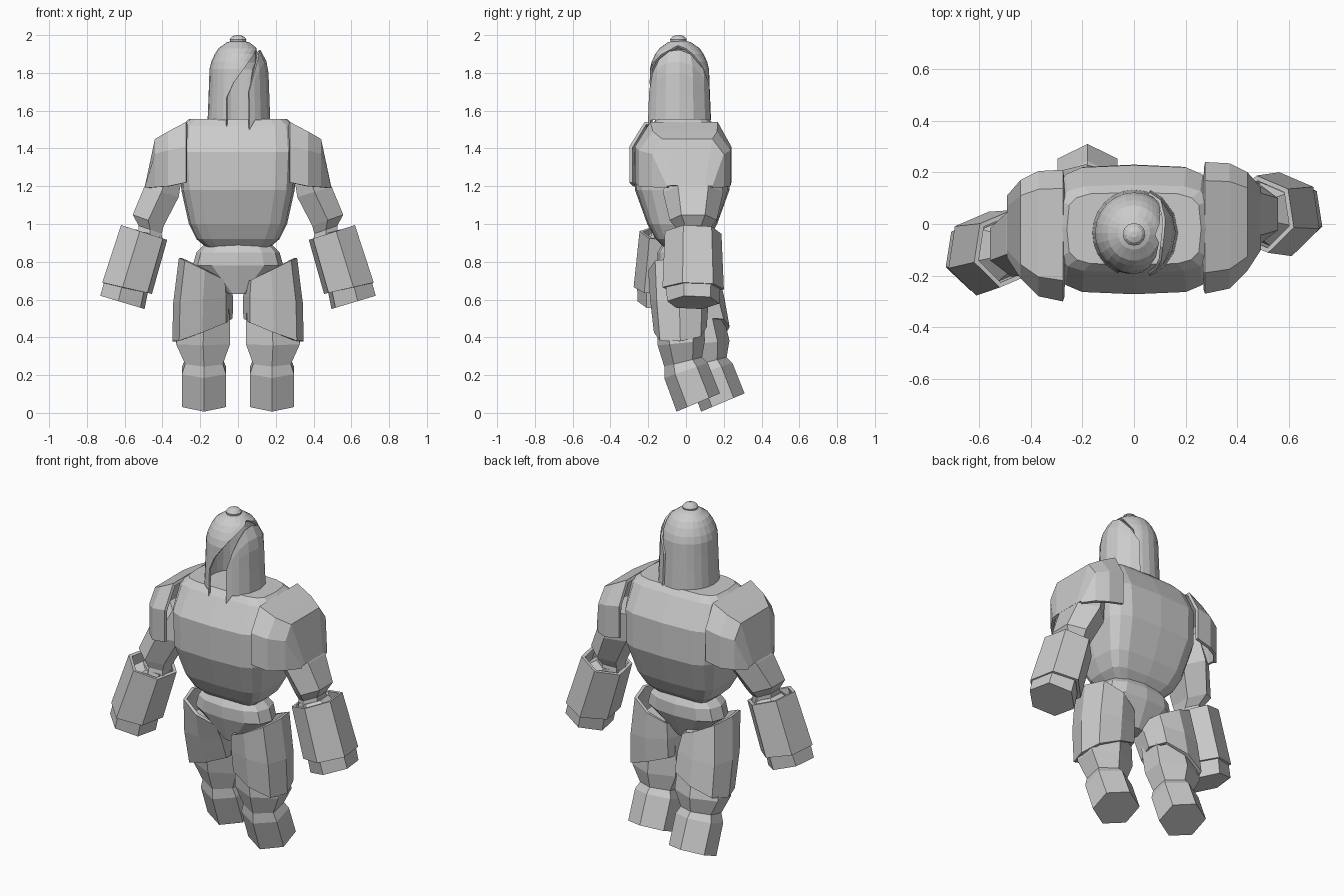
import bpy
from math import sin, cos, radians, degrees, asin, pi, copysign

cube = bpy.data.objects.get("Cube")
if cube:
    bpy.data.objects.remove(cube, do_unlink=True)

steel = bpy.data.materials.new("plain grey")
steel.use_nodes = True
GREY = (0.6, 0.6, 0.6, 1)
steel.diffuse_color = GREY
steel.node_tree.nodes["Principled BSDF"].inputs["Base Color"].default_value = GREY


def make(name, verts, faces, thick=0):
    mesh = bpy.data.meshes.new(name)
    mesh.from_pydata(verts, [], faces)
    mesh.materials.append(steel)
    obj = bpy.data.objects.new(name, mesh)
    bpy.context.collection.objects.link(obj)
    if thick:
        mod = obj.modifiers.new("thickness", "SOLIDIFY")
        mod.thickness = thick
        mod.offset = -1
    return obj


def skin(rows, closed):
    """Quads between neighbouring rows of points."""
    n = len(rows[0])
    quads = []
    for r in range(len(rows) - 1):
        for i in range(n if closed else n - 1):
            j = (i + 1) % n
            quads.append((r * n + i, r * n + j, (r + 1) * n + j, (r + 1) * n + i))
    return [p for row in rows for p in row], quads


def loft(name, rings, n=6, power=1, side=1, shift=lambda z: 0, caps=True, thick=0, yaw=0):
    """Rings run upward: x, y, z, rx, ry, slope along x, slope along y."""
    rows = []
    for x, y, z, rx, ry, sx, sy in rings:
        row = []
        for i in range(n):
            a = pi / 2 + side * (2 * pi * i / n + radians(yaw))
            c, s = [copysign(abs(v) ** power, v) for v in (cos(a), sin(a))]
            dx, dy = rx * c, ry * s
            row.append((side * x + dx, y + shift(z) + dy, z + side * sx * dx + sy * dy))
        rows.append(row if side == 1 else [row[0]] + row[:0:-1])
    verts, faces = skin(rows, True)
    if caps:
        faces.append(tuple(range(n))[::-1])
        faces.append(tuple(range(len(verts) - n, len(verts))))
    return make(name, verts, faces, thick)


def interp(x, table):
    for (x0, y0), (x1, y1) in zip(table, table[1:]):
        if x <= x1:
            return y0 + (y1 - y0) * max(0, x - x0) / (x1 - x0)
    return table[-1][1]


# Torso and hips
loft("torso", [
    (0, -.02, .87, .16, .09, 0, 0), (0, -.02, .92, .22, .14, 0, 0),
    (0, -.02, 1.0, .26, .185, 0, 0), (0, -.02, 1.18, .3, .25, 0, 0),
    (0, -.022, 1.38, .31, .25, 0, 0), (0, -.018, 1.52, .3, .17, 0, 0),
    (0, -.018, 1.555, .26, .14, 0, 0)], n=16, power=.45)
loft("pelvis", [
    (0, -.03, .63, .05, .07, 0, 0), (0, -.02, .78, .24, .13, 0, 0),
    (0, -.02, .85, .22, .13, 0, 0), (0, -.02, .92, .15, .09, 0, 0)], n=12, power=.8)

# Limbs, one side at a time: the right arm swings forward, the right leg back
for side, label in ((1, "left"), (-1, "right")):
    def arm(z, s=side):
        if s > 0:
            return .038
        return -.03 - .27 * min(.25, 1.2 - z) - .06 * max(0, .95 - z)

    def leg(z, s=side):
        return 0 if s > 0 else .04 + .09 * min(1, (.8 - z) / .4)

    # Arm
    loft(label + "_upper_arm", [
        (.465, 0, .93, .075, .09, .35, 0), (.465, 0, .97, .07, .085, .35, 0),
        (.475, 0, 1.02, .095, .125, .35, 0), (.405, 0, 1.17, .105, .16, .3, 0),
        (.35, 0, 1.32, .07, .12, .3, 0)], side=side, shift=arm)
    loft(label + "_gauntlet", [
        (.587, 0, .66, .14, .165, .23, 0), (.497, 0, .955, .13, .152, .32, 0)],
        side=side, shift=arm, caps=False, thick=.02, yaw=10)
    loft(label + "_fist", [
        (.612, 0, .585, .125, .14, .3, 0), (.587, 0, .69, .122, .148, .25, 0),
        (.54, 0, .8, .1, .12, .25, 0)], side=side, shift=arm, yaw=10)
    loft(label + "_wrist", [
        (.51, 0, .9, .105, .125, .25, 0), (.47, 0, .95, .075, .09, .3, 0)],
        side=side, shift=arm, yaw=10)

    # Leg
    loft(label + "_boot", [
        (.18, .065, .055, .135, .115, 0, .42), (.18, .0, .225, .135, .115, 0, .35),
        (.18, -.015, .27, .115, .1, 0, .25), (.185, -.025, .37, .165, .125, 0, .1),
        (.178, -.03, .5, .155, .125, 0, 0), (.165, -.03, .7, .12, .12, 0, 0)],
        side=side, shift=leg)
    loft(label + "_thigh_armour", [
        (.188, -.03, .44, .16, .14, -.38, .1), (.185, -.035, .6, .158, .155, -.1, 0),
        (.175, -.04, .755, .138, .16, .48, 0)],
        n=8, power=.75, side=side, shift=leg, caps=False, thick=.018)

    # Shoulder plate: arched sections stepping outward
    slide = 0 if side > 0 else -.03
    rows = []
    for x, front, back, low, mid, top in (
            (.275, -.27, .24, 1.22, 1.41, 1.54), (.37, -.25, .235, 1.2, 1.39, 1.49),
            (.44, -.18, .2, 1.195, 1.37, 1.45), (.492, -.1, .14, 1.19, 1.2, 1.205)):
        row = [(front, low), (front, mid), (front * .7, top),
               (back * .7, top), (back, mid), (back, low)]
        rows.append([(side * x, y + slide, z) for y, z in row])
    verts, faces = skin(rows, False)
    if side > 0:
        faces = [f[::-1] for f in faces]
    make(label + "_shoulder_plate", verts, faces, .018)

# Helmet dome: an open face slit that sweeps up and over to the left side
PROFILE = [(1.5, .162), (1.55, .161), (1.7, .155), (1.82, .151), (1.88, .136),
           (1.93, .103), (1.96, .062), (1.975, .02)]
EDGE = [(1.67, -.06), (1.75, -.022), (1.82, .03), (1.9, .085), (1.93, .097)]
BACK_EDGE = [(1.75, 152), (1.82, 146), (1.9, 124), (1.93, 108), (1.945, 85)]


def helmet_point(angle, z, extra=0):
    r = interp(z, PROFILE) + extra
    a = radians(angle)
    return (r * sin(a), -.035 - 1.04 * r * cos(a), z)


rows = []
for z in (1.55, 1.67, 1.75, 1.82, 1.86, 1.9, 1.93, 1.945, 1.96, 1.975):
    r = interp(z, PROFILE)
    front = 360 + (degrees(asin(interp(z, EDGE) / r)) if z < 1.94 else 85)
    back = interp(z, BACK_EDGE)
    angles = [back + (165 - back) * i / 4 for i in range(4)]
    angles += range(165, 330, 15)
    angles += [330 + (front - 330) * i / 5 for i in range(6)]
    row = [helmet_point(a, z) for a in angles]
    if z == 1.55:
        row[-1] = helmet_point(front, 1.5)
    rows.append(row)
verts, faces = skin(rows, False)
make("helmet_dome", verts, faces, .012)

# Cheek plate wrapping the left side of the helmet under an arched rim
TOP = [(21, 1.7), (32, 1.8), (45, 1.87), (65, 1.915), (90, 1.922), (115, 1.9),
       (140, 1.82), (158, 1.74)]
rows = []
for k in range(7):
    row = []
    for a, top in TOP:
        low = 1.5 if a == 21 else 1.55
        row.append(helmet_point(a, low + (top - low) * k / 6, .01))
    rows.append(row)
verts, faces = skin(rows, False)
make("helmet_cheek_plate", verts, faces, .012)

# Knob on top of the helmet
loft("helmet_knob", [
    (0, -.04, 1.96, .04, .04, 0, 0), (0, -.04, 1.978, .044, .044, 0, 0),
    (0, -.04, 1.992, .032, .032, 0, 0), (0, -.04, 2.0, .012, .012, 0, 0)], n=12)
